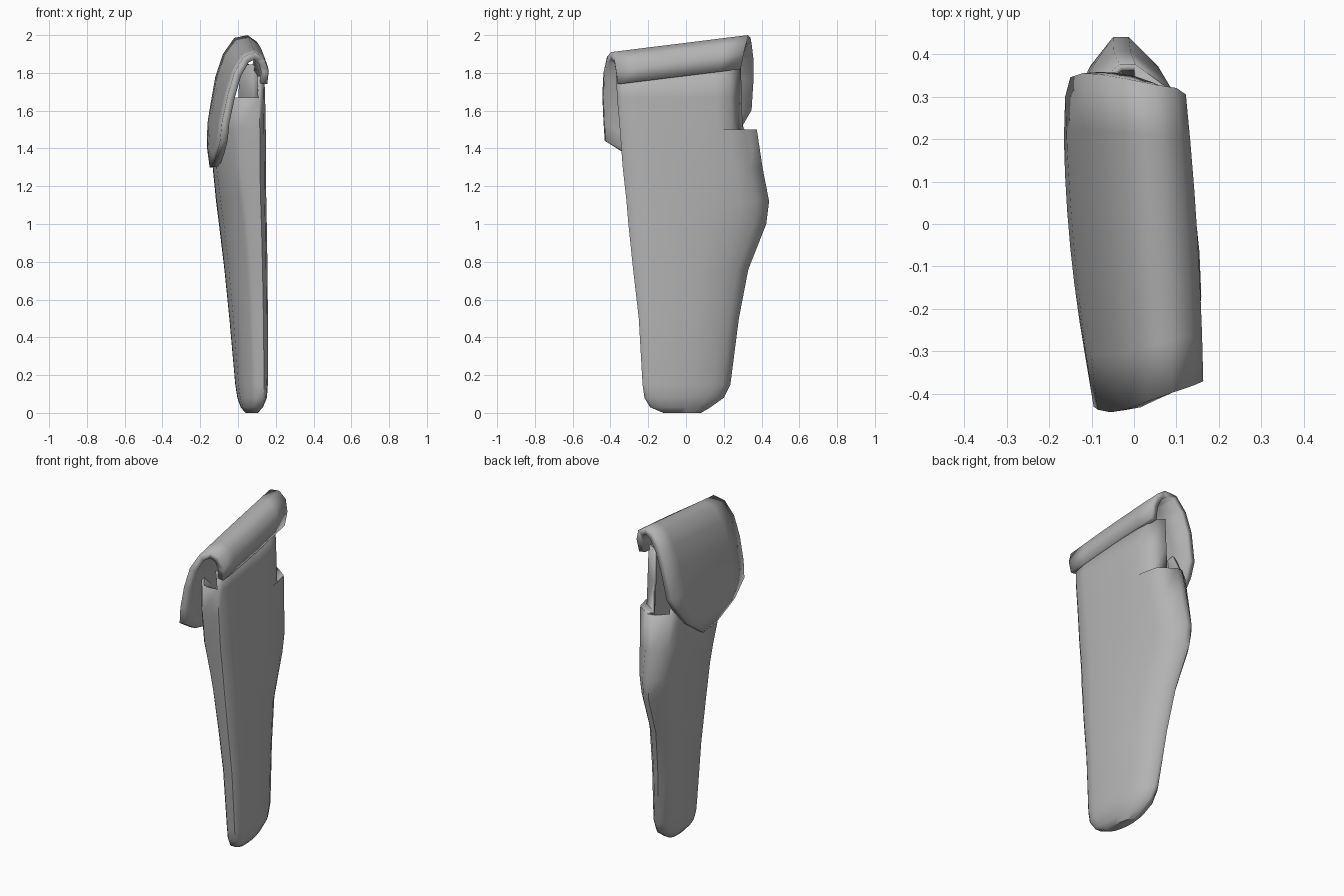
import bpy, bmesh

if "Cube" in bpy.data.objects:
    bpy.data.objects.remove(bpy.data.objects["Cube"])

mat = bpy.data.materials.new("grey leather")
mat.diffuse_color = (0.45, 0.45, 0.45, 1)
mat.use_nodes = True
mat.node_tree.nodes["Principled BSDF"].inputs["Base Color"].default_value = mat.diffuse_color


def finish(name, bm, thickness, angle):
    bmesh.ops.recalc_face_normals(bm, faces=bm.faces[:])
    # the rightmost face must look to the right
    ref = max(bm.faces, key=lambda f: f.calc_center_median().x)
    if ref.normal.x < 0:
        bmesh.ops.reverse_faces(bm, faces=bm.faces[:])
    me = bpy.data.meshes.new(name)
    bm.to_mesh(me)
    bm.free()
    me.materials.append(mat)
    ob = bpy.data.objects.new(name, me)
    bpy.context.collection.objects.link(ob)
    sol = ob.modifiers.new("thickness", 'SOLIDIFY')
    sol.thickness = thickness
    sol.offset = -1
    bpy.context.view_layer.objects.active = ob
    ob.select_set(True)
    bpy.ops.object.shade_smooth_by_angle(angle=angle)
    ob.select_set(False)
    return ob


# Pouch: hollow loft of rings (z, y front, y back, x left, x right, fullness)
RINGS = [(0.00, -0.12, 0.08, 0.04, 0.10, .4), (0.03, -0.19, 0.13, 0.015, 0.125, .3),
         (0.08, -0.22, 0.20, 0.00, 0.145, .2), (0.15, -0.23, 0.235, -0.01, 0.15, .1),
         (0.50, -0.25, 0.28, -0.04, 0.15, 0), (0.76, -0.28, 0.33, -0.065, 0.147, 0),
         (1.00, -0.305, 0.425, -0.09, 0.143, .2), (1.12, -0.315, 0.44, -0.105, 0.14, .4),
         (1.30, -0.335, 0.405, -0.125, 0.138, .75), (1.50, -0.35, 0.375, -0.12, 0.135, 1),
         (1.485, -0.35, 0.30, -0.12, 0.135, 1),
         (1.67, -0.365, 0.295, -0.105, 0.13, 1), (1.82, -0.37, 0.29, -0.09, 0.125, 1)]
LEDGE = 10


def section(full):
    # (share of depth from front to back, share of half thickness), right then left
    def mix(a, b):
        return a + (b - a) * full
    return [(0, .68), (.04, .87), (.15, .98), (.35, 1), (.6, mix(.93, 1)), (.8, mix(.6, .94)),
            (.91, mix(.28, .82)), (1, mix(-.15, .15)),
            (1, mix(-.45, -.15)), (.91, -.8), (.8, -.95), (.6, -1), (.35, mix(-.88, -.97)),
            (.15, mix(-.52, -.74)), (.04, mix(-.1, -.38)), (0, mix(.1, -.2))]


bm = bmesh.new()
loops = []
for r, (z, yf, yb, xl, xr, full) in enumerate(RINGS):
    loop = []
    for i, (u, v) in enumerate(section(full)):
        if r == LEDGE and i not in (5, 6, 7):   # only the right rear steps inward
            loop.append(loops[-1][i])
            continue
        y = yf + (yb - yf) * u
        x = (xl + xr) / 2 + v * (xr - xl) / 2 - 0.06 * y
        zz = z + 0.1 * y if r == len(RINGS) - 1 else z
        loop.append(bm.verts.new((x, y, zz)))
    loops.append(loop)
bm.faces.new(loops[0])
n = len(loops[0])
for r in range(len(RINGS) - 1):
    for i in range(n):
        if r == LEDGE - 1 and i not in (4, 5, 6):
            continue
        if r >= LEDGE and 7 <= i <= 8:     # notch in the back wall
            continue
        if r > LEDGE and i >= 7:           # open mouth, only the right wall rises
            continue
        j = (i + 1) % n
        quad = (loops[r][i], loops[r][j], loops[r + 1][j], loops[r + 1][i])
        bm.faces.new(list(dict.fromkeys(quad)))
finish("holster_pouch", bm, 0.016, 0.9)

# Flap: curled sheet from the right lip over the top and down the left side
# (front x, z, y, back x, z, y, sideways bow)
FLAP = [(0.155, 1.74, -0.36, 0.115, 1.82, 0.29, .007), (0.163, 1.81, -0.37, 0.122, 1.90, 0.305, .007),
        (0.14, 1.875, -0.38, 0.10, 1.965, 0.32, .006), (0.09, 1.91, -0.397, 0.05, 2.0, 0.328, 0),
        (0.03, 1.885, -0.418, -0.02, 1.985, 0.342, -.002), (-0.02, 1.80, -0.437, -0.08, 1.90, 0.352, -.006),
        (-0.055, 1.68, -0.443, -0.12, 1.78, 0.355, -.01), (-0.085, 1.54, -0.437, -0.15, 1.61, 0.345, -.012),
        (-0.095, 1.44, -0.43, -0.162, 1.53, 0.30, -.012), (-0.115, 1.365, -0.31, -0.165, 1.41, 0.20, -.01),
        (-0.138, 1.30, -0.09, -0.15, 1.30, 0.05, 0)]
STEPS = 6
bm = bmesh.new()
rows = []
for xf, zf, yf, xb, zb, yb, bow in FLAP:
    row = []
    for s in range(STEPS + 1):
        t = s / STEPS
        row.append(bm.verts.new((xf + (xb - xf) * t + bow * 4 * t * (1 - t),
                                 yf + (yb - yf) * t, zf + (zb - zf) * t)))
    rows.append(row)
for a, b in zip(rows, rows[1:]):
    for s in range(STEPS):
        bm.faces.new((a[s], a[s + 1], b[s + 1], b[s]))
finish("holster_flap", bm, 0.04, 1.1)
